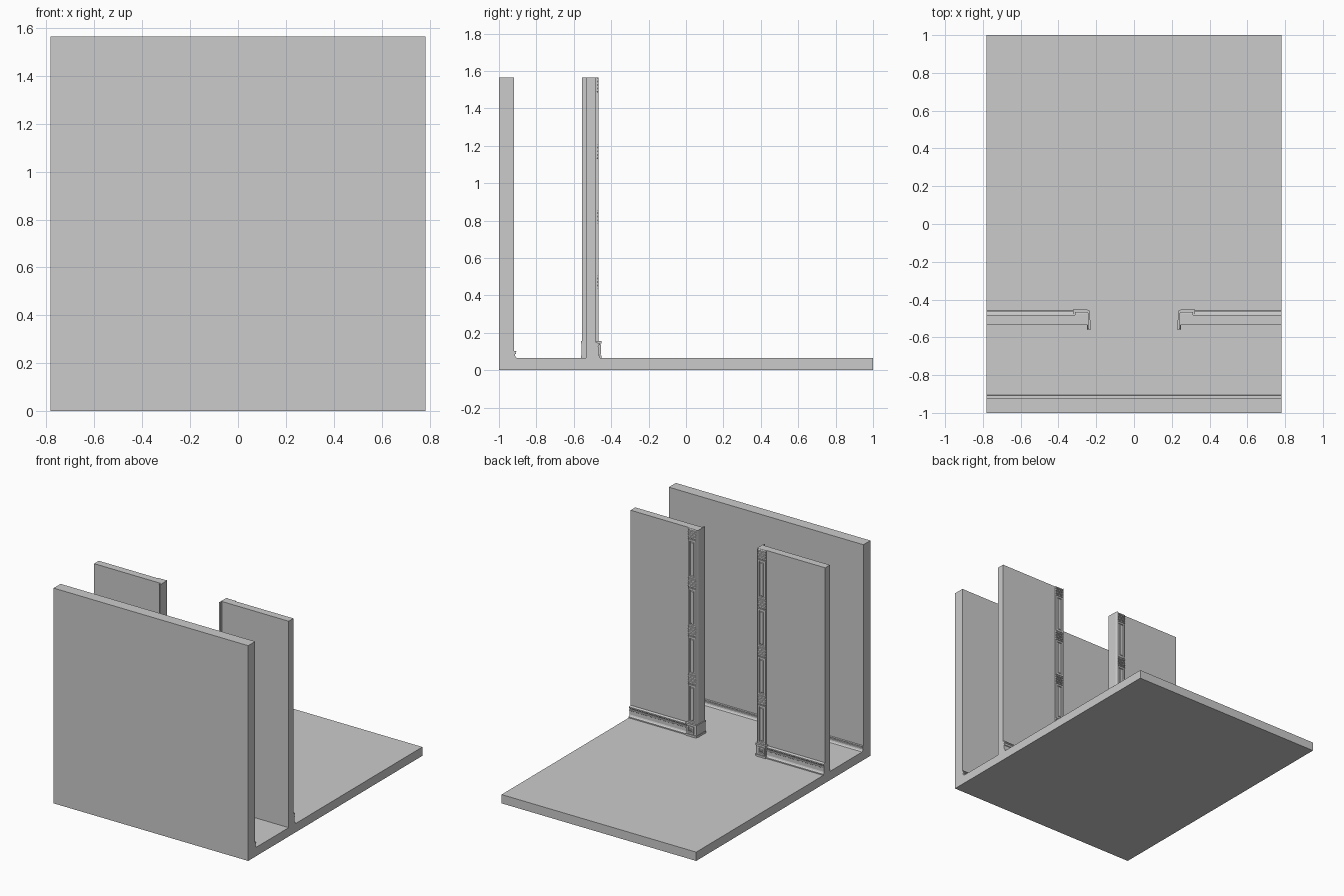
import bpy, bmesh

if "Cube" in bpy.data.objects:
    bpy.data.objects.remove(bpy.data.objects["Cube"])

W = 0.782       # half width
H = 1.564       # total height
FLOOR = 0.064   # floor thickness
FRONT, REAR = -0.535, -0.481   # partition wall faces


def finish(name, bm, mirror):
    bmesh.ops.recalc_face_normals(bm, faces=bm.faces)
    me = bpy.data.meshes.new(name)
    bm.to_mesh(me)
    bm.free()
    ob = bpy.data.objects.new(name, me)
    bpy.context.collection.objects.link(ob)
    if mirror:
        ob.modifiers.new("mirror", 'MIRROR')
    return ob


def prism(name, profile, a, b, axis, mirror=False):
    """Extrude an (y,z) profile along x, or an (x,y) profile along z."""
    bm = bmesh.new()
    put = (lambda p, t: (t, *p)) if axis == 'X' else (lambda p, t: (*p, t))
    lo = [bm.verts.new(put(p, a)) for p in profile]
    hi = [bm.verts.new(put(p, b)) for p in profile]
    bm.faces.new(lo)
    bm.faces.new(hi)
    n = len(profile)
    for i in range(n):
        j = (i + 1) % n
        bm.faces.new((lo[i], lo[j], hi[j], hi[i]))
    return finish(name, bm, mirror)


def box(name, x0, x1, y0, y1, z0, z1, mirror=False):
    return prism(name, [(x0, y0), (x1, y0), (x1, y1), (x0, y1)], z0, z1, 'Z', mirror)


def panel(name, x0, x1, z0, z1, rings):
    """Moulded panel facing +y, made of nested rectangles (inset, y)."""
    bm = bmesh.new()
    loops = []
    for d, y in rings:
        loops.append([bm.verts.new((x, y, z)) for x, z in
                      ((x0 + d, z0 + d), (x1 - d, z0 + d), (x1 - d, z1 - d), (x0 + d, z1 - d))])
    for r, s in zip(loops, loops[1:]):
        for i in range(4):
            j = (i + 1) % 4
            bm.faces.new((r[i], r[j], s[j], s[i]))
    bm.faces.new(loops[0])
    bm.faces.new(loops[-1])
    return finish(name, bm, True)


# Floor and tall wall
box("floor", -W, W, -1, 1, 0, FLOOR)
box("outer_wall", -W, W, -1, -0.92, FLOOR, H)

# Small skirting on the tall wall: (projection, height) steps
small = [(-0.002, 0), (0.016, 0), (0.009, 0.006), (0.006, 0.014), (0.007, 0.022), (0.011, 0.024),
         (0.011, 0.029), (0.007, 0.031), (0.013, 0.035), (0.013, 0.039), (-0.002, 0.04)]
prism("outer_wall_skirting", [(-0.92 + d, FLOOR + h) for d, h in small], -W, W, 'X')

# Partition walls either side of the opening
box("partition_wall", 0.245, W, FRONT, REAR, FLOOR, H, True)

# Larger skirting on the room side of the partition
large = [(-0.002, 0), (0.022, 0), (0.022, 0.008), (0.015, 0.014), (0.012, 0.022), (0.012, 0.048),
         (0.016, 0.051), (0.016, 0.057), (0.011, 0.06), (0.013, 0.068), (0.019, 0.073),
         (0.019, 0.079), (0.006, 0.083), (-0.002, 0.084)]
prism("partition_skirting", [(REAR + d, FLOOR + h) for d, h in large], 0.315, W, 'X', True)

# Door casing: jamb lining and backing board
CX0, CX1 = 0.247, 0.312
prism("jamb", [(CX0, REAR), (CX0 + 0.005, -0.474), (CX0, -0.467), (0.242, -0.471), (0.238, -0.481),
               (0.237, -0.556), (0.247, -0.556)], FLOOR, H, 'Z', True)
box("casing_board", CX0, CX1, REAR - 0.002, -0.475, FLOOR, H, True)

# Ribbed blocks spaced up the casing
BLOCKS = [0.47, 0.82, 1.17, 1.525]
HB = 0.037
for k, zc in enumerate(BLOCKS):
    z0, z1 = zc - HB, min(zc + HB + 0.002, H)
    prof = [(-0.476, z0)]
    n = 4
    step = (z1 - z0) / n
    for i in range(n):
        z = z0 + i * step
        prof += [(-0.474, z + step * 0.05), (-0.467, z + step * 0.25),
                 (-0.467, z + step * 0.7), (-0.474, z + step * 0.9)]
    prof.append((-0.476, z1))
    prism(f"ribbed_block_{k}", prof, CX0, CX1, 'X', True)

# Moulded panels between the blocks
tops = [z - HB for z in BLOCKS]
bottoms = [0.155] + [z + HB for z in BLOCKS[:-1]]
for k, (z0, z1) in enumerate(zip(bottoms, tops)):
    panel(f"casing_panel_{k}", CX0, CX1, z0, z1,
          [(0, -0.476), (0, -0.468), (0.012, -0.468), (0.015, -0.474), (0.02, -0.474),
           (0.023, -0.470)])

# Plinth wrapping the foot of casing and jamb, with a thin cap
plinth = [(0.319, -0.483), (0.319, -0.459), (0.249, -0.459), (0.239, -0.464), (0.235, -0.478),
          (0.234, -0.558), (0.247, -0.558), (0.247, -0.483)]
cap = [(0.323, -0.483), (0.323, -0.453), (0.248, -0.453), (0.236, -0.459), (0.232, -0.476),
       (0.231, -0.561), (0.248, -0.561), (0.248, -0.483)]
prism("plinth", plinth, FLOOR, 0.145, 'Z', True)
prism("plinth_cap", cap, 0.143, 0.155, 'Z', True)
prism("plinth_foot", cap, FLOOR, 0.078, 'Z', True)

# Square rosette on the plinth
panel("plinth_rosette", 0.258, 0.311, 0.084, 0.137,
      [(0, -0.46), (0, -0.454), (0.009, -0.454), (0.012, -0.459), (0.017, -0.459),
       (0.022, -0.454)])
